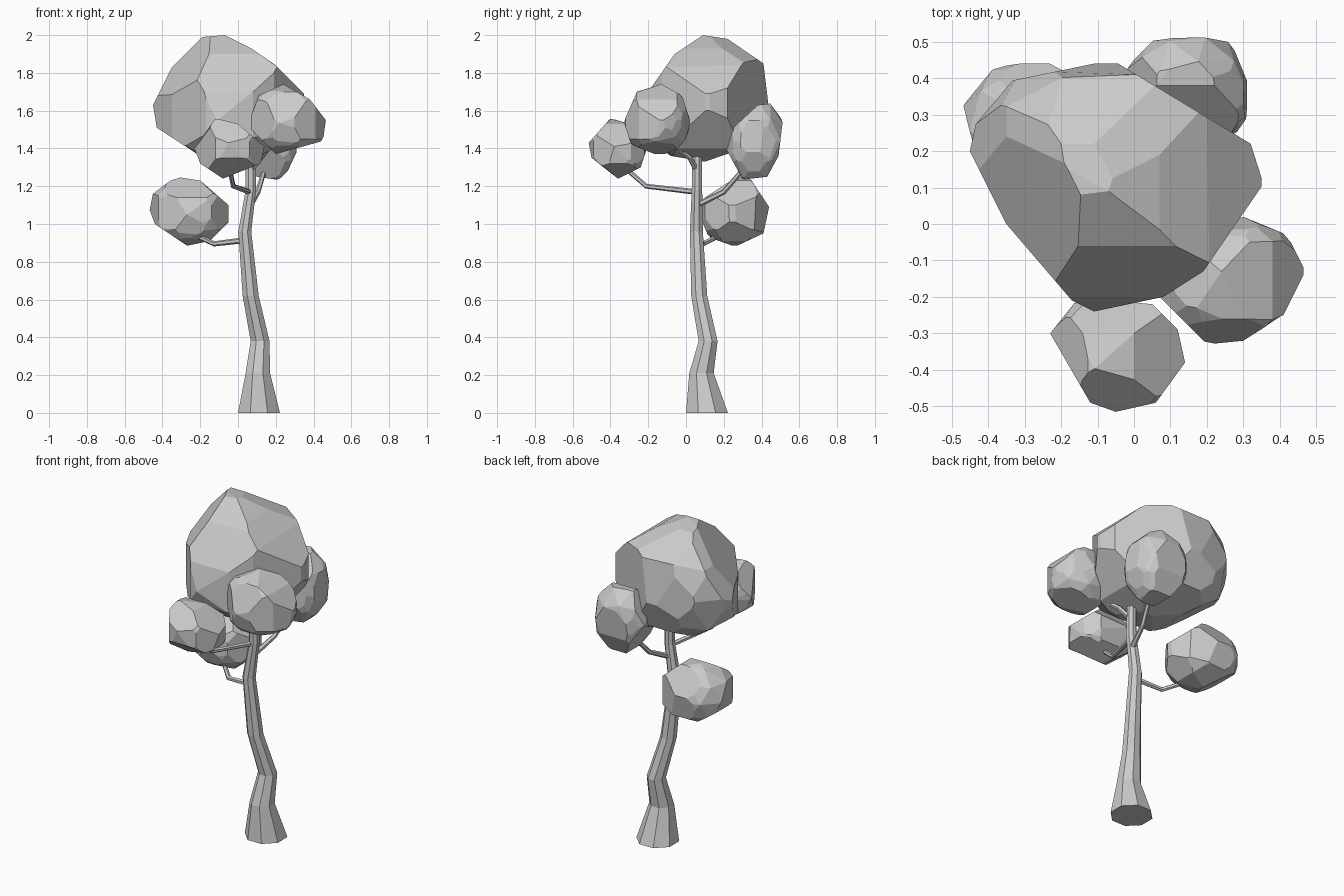
import bpy, bmesh
from math import cos, sin, pi
from mathutils import Vector, Matrix

if "Cube" in bpy.data.objects:
    bpy.data.objects.remove(bpy.data.objects["Cube"])


def finish(name, bm):
    bmesh.ops.recalc_face_normals(bm, faces=bm.faces)
    mesh = bpy.data.meshes.new(name)
    bm.to_mesh(mesh)
    bm.free()
    ob = bpy.data.objects.new(name, mesh)
    bpy.context.collection.objects.link(ob)
    return ob


def tube(name, path, sides, level=False):
    """Faceted tapering tube; path holds (x, y, z, radius)."""
    bm = bmesh.new()
    pts = [Vector(p[:3]) for p in path]
    rings = []
    for i, p in enumerate(pts):
        t = pts[min(i + 1, len(pts) - 1)] - pts[max(i - 1, 0)]
        q = Matrix.Identity(3) if level else t.to_track_quat('Z', 'Y').to_matrix()
        r = path[i][3]
        angles = [2 * pi * (k + 0.5) / sides for k in range(sides)]
        rings.append([bm.verts.new(p + q @ Vector((r * cos(a), r * sin(a), 0))) for a in angles])
    for a, b in zip(rings, rings[1:]):
        for k in range(sides):
            n = (k + 1) % sides
            bm.faces.new((a[k], a[n], b[n], b[k]))
    bm.faces.new(rings[0])
    bm.faces.new(rings[-1])
    return finish(name, bm)


def chisel(bm, co, n):
    """Slice off everything beyond a plane and cap it with one flat facet."""
    bmesh.ops.bisect_plane(bm, geom=bm.verts[:] + bm.edges[:] + bm.faces[:], dist=1e-5,
                           plane_co=co, plane_no=n.normalized(), clear_outer=True)
    rim = [e for e in bm.edges if e.is_boundary]
    if rim:
        bmesh.ops.holes_fill(bm, edges=rim, sides=0)


def clump(name, front, side, top, swell=1.06, extra=()):
    """Leaf mass: a low-poly ellipsoid chiselled by its three view outlines."""
    outlines = ((front, 0, 2), (side, 1, 2), (top, 0, 1))
    lo, hi = [9.0] * 3, [-9.0] * 3
    for outline, a, b in outlines:
        for p in outline:
            for axis, v in ((a, p[0]), (b, p[1])):
                lo[axis], hi[axis] = min(lo[axis], v), max(hi[axis], v)
    lo, hi = Vector(lo), Vector(hi)
    mid, half = (lo + hi) / 2, (hi - lo) / 2 * swell
    bm = bmesh.new()
    bmesh.ops.create_icosphere(bm, subdivisions=2, radius=1,
                               matrix=Matrix.Translation(mid) @ Matrix.Diagonal((*half, 1)))
    for outline, a, b in outlines:
        for p, q in zip(outline, outline[1:] + outline[:1]):
            co, n = mid.copy(), Vector((0, 0, 0))
            co[a], co[b] = p
            n[a], n[b] = q[1] - p[1], p[0] - q[0]
            if n.dot(co - mid) < 0:
                n.negate()
            chisel(bm, co, n)
    for co, n in extra:
        chisel(bm, Vector(co), Vector(n))
    # Merge slivers into broad facets
    bmesh.ops.remove_doubles(bm, verts=bm.verts[:], dist=0.015)
    bmesh.ops.dissolve_limit(bm, angle_limit=0.12, verts=bm.verts[:], edges=bm.edges[:])
    return finish(name, bm)


# Trunk
tube("trunk", [(.111, .111, 0, .12), (.105, .082, .21, .07), (.117, .117, .38, .054),
               (.067, .07, .62, .046), (.036, .055, .96, .037), (.068, .058, 1.18, .03),
               (.066, .06, 1.45, .026)], 8, level=True)

# Branches
tube("low_left_branch", [(.04, .06, .915, .016), (-.125, .09, .895, .014), (-.27, .22, .96, .012)], 6)
tube("front_branch", [(.06, .05, 1.17, .015), (-.025, -.21, 1.20, .013), (-.05, -.35, 1.32, .012)], 6)
tube("back_branch", [(.065, .06, 1.10, .016), (.105, .2, 1.17, .014), (.15, .33, 1.32, .012)], 6)
tube("right_branch", [(.065, .06, 1.28, .016), (.12, .02, 1.35, .014), (.2, -.1, 1.45, .012)], 6)

# Leaf clumps
clump("crown",
      [(-.45, 1.63), (-.43, 1.51), (-.2, 1.36), (0, 1.32), (.2, 1.4), (.35, 1.6), (.35, 1.69),
       (.2, 1.84), (.07, 1.93), (-.07, 2), (-.19, 1.99), (-.35, 1.83)],
      [(-.24, 1.55), (-.2, 1.7), (-.06, 1.9), (.09, 2), (.22, 1.98), (.41, 1.85), (.44, 1.6),
       (.36, 1.42), (.1, 1.33), (-.08, 1.36), (-.2, 1.45)],
      [(-.45, .2), (-.42, .34), (-.35, .39), (-.06, .45), (.32, .22), (.355, .11), (.19, -.13),
       (.08, -.2), (-.11, -.24), (-.17, -.21), (-.35, 0)], 1.12,
      [((-.16, .12, 2), (-.74, -.35, .58)), ((-.07, .12, 2), (.3, .3, .9))])
clump("front_clump",
      [(-.23, 1.4), (-.12, 1.56), (0, 1.53), (.14, 1.41), (.12, 1.32), (-.08, 1.24), (-.2, 1.32)],
      [(-.515, 1.43), (-.4, 1.56), (-.3, 1.53), (-.2, 1.42), (-.24, 1.3), (-.36, 1.24), (-.5, 1.35)],
      [(-.23, -.3), (-.12, -.49), (-.05, -.515), (.06, -.49), (.14, -.38), (.12, -.29), (.05, -.22), (-.15, -.2)], 1.1)
clump("right_clump",
      [(.05, 1.52), (.11, 1.68), (.24, 1.74), (.38, 1.66), (.465, 1.55), (.45, 1.44), (.2, 1.37)],
      [(-.33, 1.54), (-.26, 1.7), (-.13, 1.74), (-.02, 1.68), (.02, 1.55), (.01, 1.42), (-.14, 1.36), (-.29, 1.42)],
      [(.3, .02), (.42, -.03), (.47, -.13), (.41, -.25), (.3, -.32), (.2, -.33), (.07, -.2), (.1, -.05)])
clump("back_clump",
      [(-.02, 1.45), (.1, 1.25), (.24, 1.23), (.31, 1.38), (.3, 1.55), (.2, 1.65), (.06, 1.63)],
      [(.2, 1.42), (.24, 1.5), (.38, 1.63), (.47, 1.64), (.515, 1.57), (.49, 1.36), (.43, 1.25), (.3, 1.235)],
      [(-.02, .43), (.06, .51), (.18, .52), (.26, .515), (.315, .38), (.305, .26), (.15, .2), (.03, .27)], 1.1)
clump("low_left_clump",
      [(-.47, 1.08), (-.45, 1.17), (-.33, 1.25), (-.2, 1.23), (-.05, 1.1), (-.05, 1.01), (-.15, .91), (-.27, .885), (-.44, 1)],
      [(.07, 1.05), (.1, 1.14), (.27, 1.25), (.34, 1.24), (.44, 1.09), (.41, .95), (.26, .88), (.12, .93)],
      [(-.47, .32), (-.4, .43), (-.25, .45), (-.1, .37), (-.04, .24), (-.14, .1), (-.27, .07), (-.42, .15)])
